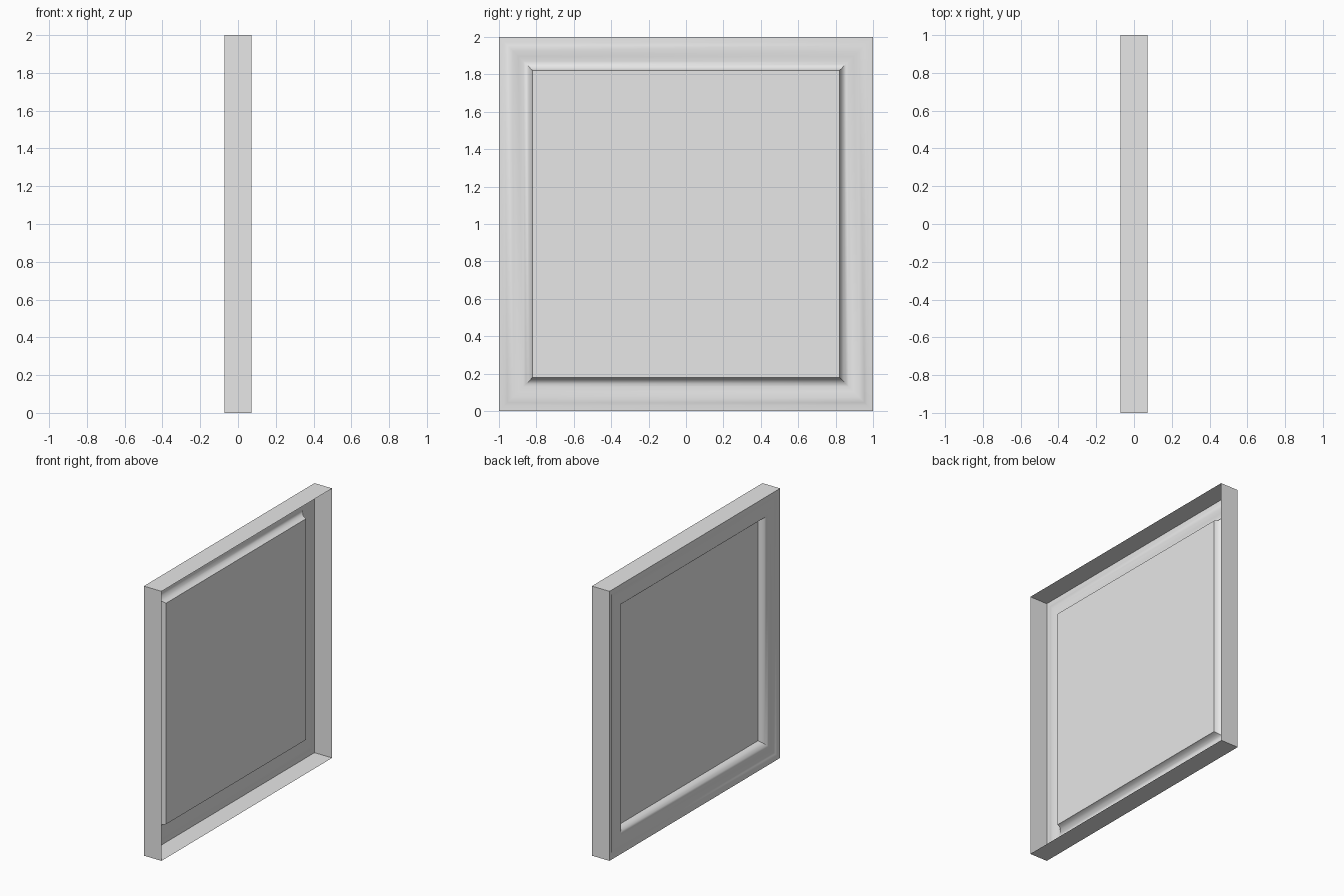
import bpy, bmesh, math

old = bpy.data.objects.get("Cube")
if old:
    bpy.data.objects.remove(old, do_unlink=True)

FACE_X = -0.0725   # moulded face of the shell; the +x side is open
DEPTH = 0.145

grey = bpy.data.materials.new("plain grey")
grey.use_nodes = True
colour = (0.8, 0.8, 0.8, 1)
grey.diffuse_color = colour
grey.node_tree.nodes["Principled BSDF"].inputs["Base Color"].default_value = colour


def square_ring(bm, inset, depth):
    """Four corners of a square, set in from the outer edge and sunk from the face."""
    r = 1 - inset
    return [bm.verts.new((FACE_X + depth, sy * r, 1 + sz * r))
            for sy, sz in ((-1, -1), (1, -1), (1, 1), (-1, 1))]


def finish(name, bm):
    mesh = bpy.data.meshes.new(name)
    bm.to_mesh(mesh)
    bm.free()
    mesh.materials.append(grey)
    obj = bpy.data.objects.new(name, mesh)
    bpy.context.collection.objects.link(obj)
    bpy.ops.object.select_all(action='DESELECT')
    obj.select_set(True)
    bpy.context.view_layer.objects.active = obj
    bpy.ops.object.shade_smooth_by_angle(angle=math.radians(35))
    return obj


# Moulded frame: (inset, depth) from the open rear edge to the panel
profile = [(0, DEPTH), (0, 0), (0.03, 0.002), (0.045, 0.009), (0.075, 0.009),
           (0.105, 0.004), (0.13, 0), (0.145, 0.006), (0.16, 0.016),
           (0.172, 0.03), (0.18, 0.057)]
bm = bmesh.new()
rings = [square_ring(bm, *p) for p in profile]
for a, b in zip(rings, rings[1:]):
    for i in range(4):
        j = (i + 1) % 4
        bm.faces.new((a[i], b[i], b[j], a[j]))
finish("moulded_frame", bm)

# Flat panel sunk inside the frame, facing the moulded side
bm = bmesh.new()
bm.faces.new(reversed(square_ring(bm, *profile[-1])))
finish("centre_panel", bm)
